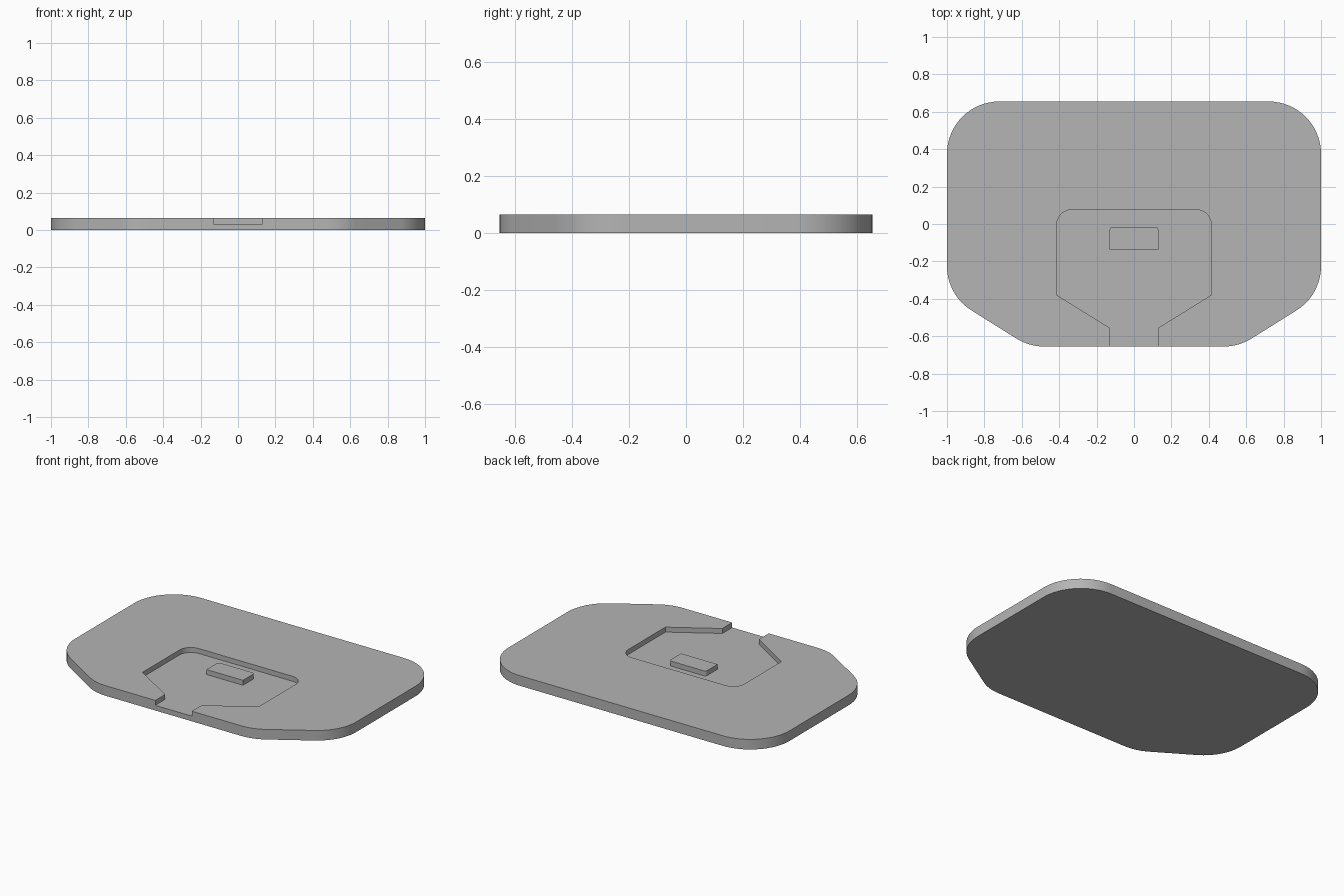
import bpy, math
from mathutils import Vector

default_cube = bpy.data.objects.get("Cube")
if default_cube:
    bpy.data.objects.remove(default_cube, do_unlink=True)

HEIGHT, FLOOR, FRONT = 0.065, 0.033, -0.655

grey = bpy.data.materials.new("mid grey")
grey.use_nodes = True
grey.diffuse_color = (0.46, 0.46, 0.46, 1)
grey.node_tree.nodes["Principled BSDF"].inputs["Base Color"].default_value = grey.diffuse_color


def fillet(prev, corner, nxt, radius, steps=16):
    """Points of a tangent arc replacing a corner."""
    a, c, b = Vector(prev), Vector(corner), Vector(nxt)
    if not radius:
        return [c]
    u, v = (a - c).normalized(), (b - c).normalized()
    half = u.angle(v) / 2
    centre = c + (u + v).normalized() * radius / math.sin(half)
    start = c + u * radius / math.tan(half) - centre
    turn = math.pi - 2 * half
    perp = -u
    return [centre + start * math.cos(turn * i / steps)
            + perp * radius * math.sin(turn * i / steps) for i in range(steps + 1)]


def prism(name, half_outline, z0, z1):
    """Extrude an outline mirrored in x; rows are x, y, corner radius, front to back."""
    ring = half_outline + [(-x, y, r) for x, y, r in reversed(half_outline)]
    pts = []
    for i, (x, y, r) in enumerate(ring):
        pts += fillet(ring[i - 1][:2], (x, y), ring[(i + 1) % len(ring)][:2], r)
    n = len(pts)
    verts = [(p.x, p.y, z) for z in (z0, z1) for p in pts]
    faces = [list(range(n))[::-1], list(range(n, 2 * n))]
    faces += [(i, (i + 1) % n, n + (i + 1) % n, n + i) for i in range(n)]
    mesh = bpy.data.meshes.new(name)
    mesh.from_pydata(verts, [], faces)
    mesh.materials.append(grey)
    obj = bpy.data.objects.new(name, mesh)
    bpy.context.collection.objects.link(obj)
    return obj


def activate(obj):
    bpy.ops.object.select_all(action='DESELECT')
    obj.select_set(True)
    bpy.context.view_layer.objects.active = obj


# Base plate with rounded back corners and chamfered front corners
plate = prism("base_plate", [(0.56, FRONT, 0.28), (1, -0.38, 0.28), (1, -FRONT, 0.28)], 0, HEIGHT)

# Funnel-shaped pocket that opens through the front edge
cutter = prism("pocket_cutter", [(0.13, FRONT - 0.1, 0), (0.13, -0.555, 0),
                                 (0.413, -0.38, 0), (0.413, 0.076, 0.08)], FLOOR, HEIGHT + 0.1)
cutter.hide_render = True
cut = plate.modifiers.new("pocket", 'BOOLEAN')
cut.operation, cut.solver, cut.object = 'DIFFERENCE', 'EXACT', cutter
activate(plate)
bpy.ops.object.modifier_apply(modifier=cut.name)
bpy.data.objects.remove(cutter, do_unlink=True)

# Raised key block standing on the pocket floor
block = prism("key_block", [(0.13, -0.135, 0), (0.13, -0.015, 0.018)], FLOOR, HEIGHT)

for part in (plate, block):
    activate(part)
    bpy.ops.object.shade_smooth_by_angle(angle=math.radians(25))
